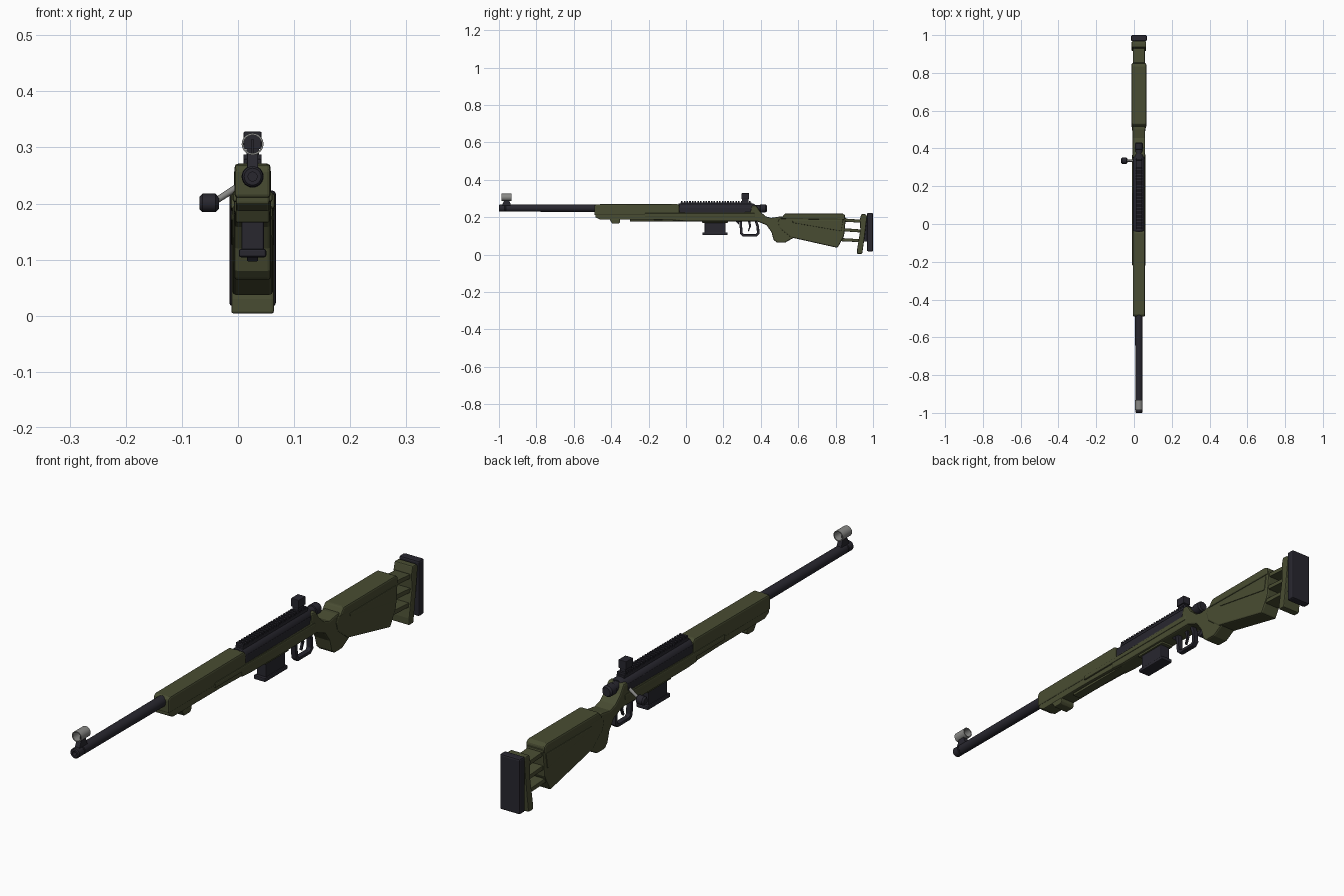
import bpy, bmesh, math
from mathutils import Vector

CX = 0.026  # centre plane of the rifle


def material(name, rgb):
    m = bpy.data.materials.new(name)
    m.diffuse_color = (*rgb, 1)
    return m


GREEN = material("olive green", (0.066, 0.073, 0.032))
DARK = material("dark gunmetal", (0.021, 0.020, 0.028))
GREY = material("bare steel", (0.25, 0.25, 0.24))


def finish(name, bm, mat, bevel=0.0, smooth=False):
    bmesh.ops.recalc_face_normals(bm, faces=bm.faces)
    me = bpy.data.meshes.new(name)
    bm.to_mesh(me)
    bm.free()
    me.materials.append(mat)
    ob = bpy.data.objects.new(name, me)
    bpy.context.collection.objects.link(ob)
    if bevel:
        mod = ob.modifiers.new("bevel", 'BEVEL')
        mod.width, mod.segments, mod.limit_method = bevel, 2, 'ANGLE'
        mod.angle_limit = math.radians(35)
    if smooth:
        bpy.ops.object.select_all(action='DESELECT')
        ob.select_set(True)
        bpy.context.view_layer.objects.active = ob
        bpy.ops.object.shade_smooth_by_angle(angle=math.radians(35))
    return ob


def slab(name, pts, half, mat, bevel=0.0, x=CX):
    """Side profile (y, z) extruded across the width."""
    bm = bmesh.new()
    f = bm.faces.new([bm.verts.new((x - half, y, z)) for y, z in pts])
    new = bmesh.ops.extrude_face_region(bm, geom=[f])["geom"]
    bmesh.ops.translate(bm, vec=(2 * half, 0, 0),
                        verts=[v for v in new if isinstance(v, bmesh.types.BMVert)])
    return finish(name, bm, mat, bevel)


def block(name, y0, y1, z0, z1, half, mat, bevel=0.0, x=CX):
    return slab(name, [(y0, z0), (y1, z0), (y1, z1), (y0, z1)], half, mat, bevel, x)


def lathe(name, profile, start, axis, mat, sides=24, closed=False):
    """Turned part: profile of (distance along axis, radius)."""
    bm = bmesh.new()
    rot = Vector((0, 0, 1)).rotation_difference(Vector(axis))
    rings = []
    for d, r in profile:
        rings.append([bm.verts.new(Vector(start) + rot @ Vector(
            (r * math.cos(2 * math.pi * i / sides), r * math.sin(2 * math.pi * i / sides), d)))
            for i in range(sides)])
    pairs = list(zip(rings, rings[1:]))
    if closed:
        pairs.append((rings[-1], rings[0]))
    for a, b in pairs:
        for i in range(sides):
            j = (i + 1) % sides
            bm.faces.new((a[i], a[j], b[j], b[i]))
    if not closed:
        bm.faces.new(rings[0])
        bm.faces.new(rings[-1])
    return finish(name, bm, mat, smooth=True)


# Barrel with hollow muzzle
lathe("barrel", [(0.05, 0.008), (0, 0.008), (0, 0.015), (0.004, 0.0185), (0.03, 0.0185),
                 (0.032, 0.017), (0.036, 0.017), (0.038, 0.0185), (0.4, 0.0195), (0.98, 0.0205)],
      (CX, -1, 0.248), (0, 1, 0), DARK)

# Front sight: steel hood, post and base
lathe("front_sight_hood", [(0, 0.0195), (0.054, 0.0195), (0.054, 0.016), (0, 0.016)],
      (CX, -0.986, 0.306), (0, 1, 0), GREY, closed=True)
block("front_sight_blade", -0.965, -0.955, 0.285, 0.315, 0.0015, DARK)
slab("front_sight_base", [(-0.985, 0.262), (-0.935, 0.262), (-0.945, 0.289), (-0.972, 0.289)],
     0.010, DARK, 0.002)

# Forend, handguard above and chassis below
slab("handguard", [(-0.49, 0.21), (-0.035, 0.21), (-0.035, 0.262), (-0.045, 0.271),
                   (-0.48, 0.269), (-0.49, 0.262)], 0.032, GREEN, 0.006)
slab("forend_lower", [(-0.485, 0.215), (-0.485, 0.2), (-0.46, 0.187), (-0.2, 0.187),
                      (-0.05, 0.183), (-0.05, 0.215)], 0.030, GREEN, 0.004)
slab("forend_stop", [(-0.41, 0.19), (-0.395, 0.166), (-0.36, 0.166), (-0.352, 0.175),
                     (-0.352, 0.19)], 0.030, GREEN, 0.003)
block("forend_underside_rail", -0.30, 0.02, 0.178, 0.19, 0.018, GREEN, 0.002)
block("chassis_side_ledge", -0.22, 0.37, 0.203, 0.222, 0.0355, GREEN, 0.004)

# Main chassis, wrist and pistol grip
slab("chassis_and_grip", [
    (-0.06, 0.225), (-0.06, 0.182), (0.0, 0.178), (0.38, 0.178), (0.43, 0.158), (0.457, 0.12),
    (0.468, 0.08), (0.485, 0.064), (0.53, 0.064), (0.572, 0.088), (0.60, 0.10), (0.60, 0.20),
    (0.50, 0.203), (0.455, 0.196), (0.425, 0.205), (0.395, 0.232), (0.375, 0.262),
    (0.352, 0.262), (0.345, 0.228)], 0.033, GREEN, 0.006)

# Butt stock with raised cheek piece and side panel
slab("butt_stock", [
    (0.49, 0.175), (0.50, 0.14), (0.56, 0.092), (0.81, 0.036), (0.835, 0.08), (0.845, 0.10),
    (0.855, 0.20), (0.53, 0.20), (0.50, 0.195)], 0.036, GREEN, 0.006)
slab("cheek_piece", [(0.505, 0.19), (0.53, 0.22), (0.835, 0.22), (0.85, 0.212), (0.85, 0.185)],
     0.0395, GREEN, 0.006)
slab("butt_side_panel", [(0.57, 0.17), (0.83, 0.125), (0.84, 0.182), (0.57, 0.182)],
     0.0385, GREEN, 0.003)

# Struts linking the butt to its adjustable end plate
for i, (ya, za) in enumerate([(0.83, 0.194), (0.83, 0.142), (0.80, 0.090)]):
    slab(f"butt_strut_{i + 1}", [(ya, za), (0.94, za - 0.008), (0.94, za - 0.024),
                                 (ya, za - 0.017)], 0.031, GREEN, 0.002)
slab("butt_end_plate", [(0.915, 0.004), (0.942, 0.004), (0.950, 0.06), (0.968, 0.205),
                        (0.960, 0.216), (0.937, 0.216), (0.930, 0.19), (0.932, 0.13),
                        (0.915, 0.03)], 0.038, GREEN, 0.004)
block("butt_pad_link", 0.945, 0.975, 0.07, 0.20, 0.025, DARK)
block("butt_pad", 0.968, 1.0, 0.017, 0.223, 0.0415, DARK, 0.006)

# Receiver, bolt and bolt handle
lathe("receiver", [(0, 0.027), (0.004, 0.030), (0.395, 0.030), (0.41, 0.024)],
      (CX, -0.04, 0.244), (0, 1, 0), DARK)
block("receiver_body", -0.035, 0.345, 0.222, 0.252, 0.0305, DARK, 0.003)
lathe("bolt_end", [(0, 0.018), (0.035, 0.018), (0.037, 0.021), (0.065, 0.021), (0.072, 0.016)],
      (CX, 0.36, 0.247), (0, 1, 0), DARK)
knob = Vector((-0.036, 0.335, 0.207))
root = Vector((0.012, 0.335, 0.238))
lathe("bolt_handle_shaft", [(0, 0.0065), ((knob - root).length + 0.01, 0.0055)],
      root, (knob - root).normalized(), GREY, 12)
lathe("bolt_handle_knob", [(0, 0.010), (0.006, 0.0165), (0.029, 0.0165), (0.035, 0.011)],
      (-0.034, 0.335, 0.201), (-1, 0, 0), DARK, 12)

# Toothed top rail
block("top_rail", -0.03, 0.35, 0.262, 0.279, 0.016, DARK, 0.002)
bm = bmesh.new()
for i in range(26):
    r = bmesh.ops.create_cube(bm, size=1)["verts"]
    bmesh.ops.scale(bm, vec=(0.032, 0.0085, 0.010), verts=r)
    bmesh.ops.translate(bm, vec=(CX, -0.022 + i * 0.0145, 0.282), verts=r)
finish("rail_teeth", bm, DARK)

# Rear sight
block("rear_sight_foot", 0.30, 0.335, 0.275, 0.303, 0.011, DARK)
block("rear_sight", 0.297, 0.338, 0.297, 0.328, 0.016, DARK, 0.002)

# Magazine
block("magazine", 0.100, 0.212, 0.112, 0.19, 0.020, DARK, 0.003)
block("magazine_base", 0.088, 0.222, 0.104, 0.119, 0.0245, DARK, 0.004)
block("magazine_collar", 0.085, 0.225, 0.170, 0.185, 0.026, GREEN, 0.003)

# Trigger guard and trigger
slab("trigger_guard", [
    (0.284, 0.182), (0.290, 0.11), (0.302, 0.097), (0.378, 0.097), (0.393, 0.11),
    (0.391, 0.15), (0.38, 0.182), (0.366, 0.182), (0.377, 0.15), (0.379, 0.117),
    (0.372, 0.109), (0.309, 0.109), (0.303, 0.116), (0.298, 0.182)], 0.010, DARK, 0.002)
slab("trigger", [(0.330, 0.182), (0.338, 0.15), (0.330, 0.126), (0.336, 0.124),
                 (0.347, 0.15), (0.345, 0.182)], 0.004, DARK)
slab("magazine_release", [(0.225, 0.182), (0.262, 0.182), (0.284, 0.16), (0.284, 0.182),
                          (0.284, 0.188), (0.225, 0.188)], 0.012, DARK)
